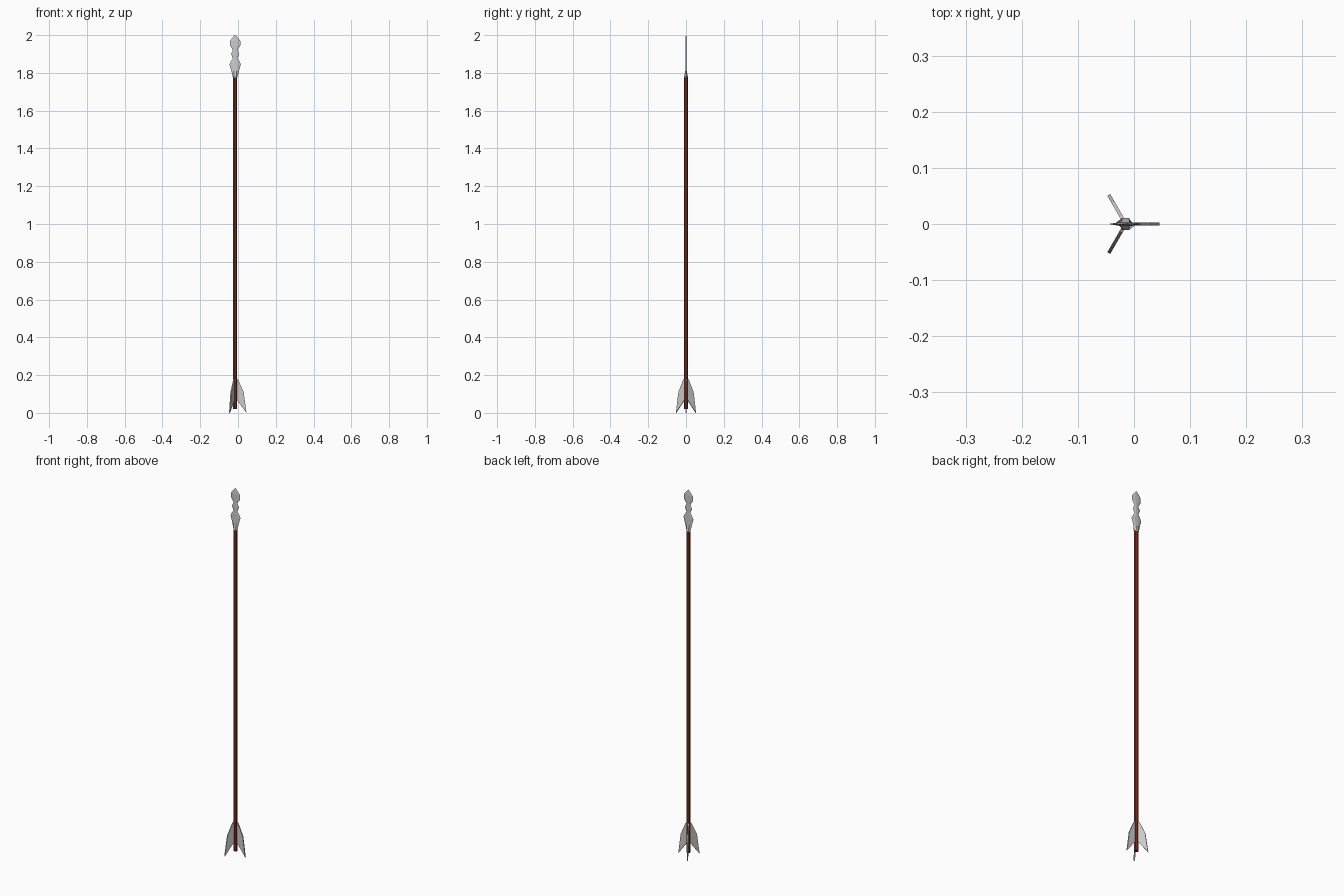
import bpy, bmesh, math
from mathutils import Matrix, Vector

if "Cube" in bpy.data.objects:
    bpy.data.objects.remove(bpy.data.objects["Cube"])

AXIS_X = -0.015


def finish(bm, name, color=None):
    bmesh.ops.recalc_face_normals(bm, faces=bm.faces)
    mesh = bpy.data.meshes.new(name)
    bm.to_mesh(mesh)
    bm.free()
    ob = bpy.data.objects.new(name, mesh)
    bpy.context.collection.objects.link(ob)
    ob.location.x = AXIS_X
    if color:
        mat = bpy.data.materials.new(name + "_color")
        mat.diffuse_color = color
        mat.use_nodes = True
        mat.node_tree.nodes["Principled BSDF"].inputs["Base Color"].default_value = mat.diffuse_color
        mesh.materials.append(mat)
    return ob


def loft(bm, rings):
    loops = [[bm.verts.new(p) for p in ring] for ring in rings]
    n = len(loops[0])
    for a, b in zip(loops, loops[1:]):
        for i in range(n):
            j = (i + 1) % n
            bm.faces.new((a[i], a[j], b[j], b[i]))
    bm.faces.new(loops[0][::-1])
    bm.faces.new(loops[-1])


# wooden shaft
bm = bmesh.new()
bmesh.ops.create_cone(bm, cap_ends=True, segments=8, radius1=0.011, radius2=0.011,
                      depth=1.76, matrix=Matrix.Translation((0, 0, 0.90))
                      @ Matrix.Rotation(math.pi / 8, 4, 'Z'))
finish(bm, "shaft", (0.22, 0.035, 0.015, 1))

# flat bladed head with bevelled edges: z, half width, flat half width, half thickness
sections = [(1.775, 0.012, 0.006, 0.011), (1.81, 0.020, 0.007, 0.004),
            (1.845, 0.030, 0.012, 0.003), (1.862, 0.022, 0.008, 0.003),
            (1.877, 0.012, 0.004, 0.003), (1.900, 0.022, 0.007, 0.003),
            (1.921, 0.012, 0.004, 0.003), (1.945, 0.027, 0.010, 0.003),
            (1.970, 0.027, 0.010, 0.003), (1.988, 0.013, 0.005, 0.002),
            (2.0, 0.002, 0.001, 0.0008)]
bm = bmesh.new()
loft(bm, [[(w, 0, z), (f, t, z), (-f, t, z), (-w, 0, z), (-f, -t, z), (f, -t, z)]
          for z, w, f, t in sections])
finish(bm, "arrow_head")

# three swept fletchings around the shaft
profile = [(0.004, 0.185), (0.016, 0.175), (0.045, 0.11), (0.060, 0.0), (0.008, 0.07)]
for k in range(3):
    bm = bmesh.new()
    rot = Matrix.Rotation(k * math.tau / 3, 3, 'Z')
    loft(bm, [[rot @ Vector((r, y, z)) for r, z in profile] for y in (-0.003, 0.003)])
    finish(bm, f"fletching_{k + 1}")
